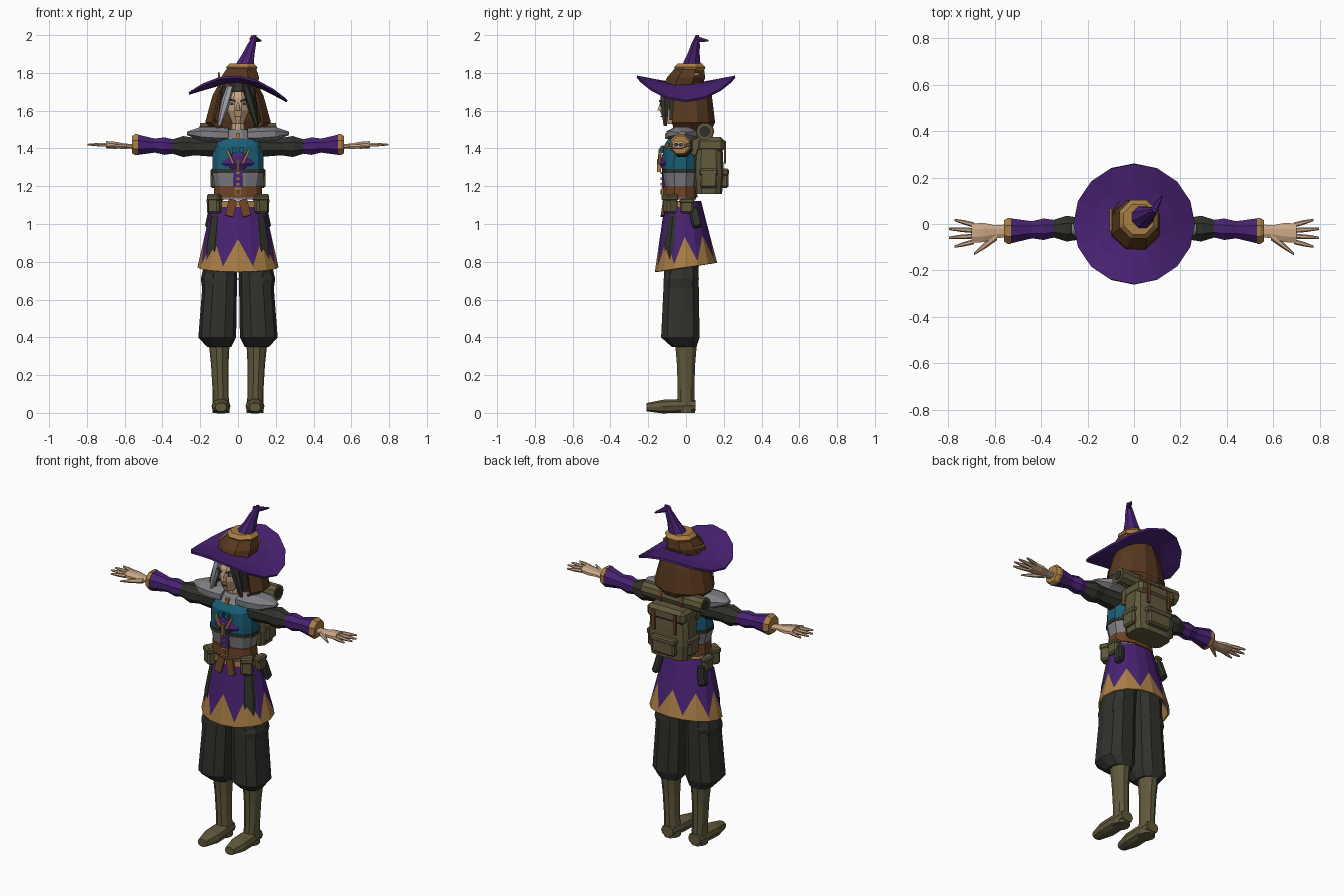
import bpy, bmesh, math
from mathutils import Vector, Euler, Matrix

if "Cube" in bpy.data.objects:
    bpy.data.objects.remove(bpy.data.objects["Cube"], do_unlink=True)


def material(name, *rgb):
    mat = bpy.data.materials.new(name)
    mat.use_nodes = True
    mat.diffuse_color = (*rgb, 1)
    mat.node_tree.nodes["Principled BSDF"].inputs["Base Color"].default_value = (*rgb, 1)
    return mat


purple = material("purple_cloth", .065, .016, .17)
gold = material("gold_trim", .4, .21, .06)
olive = material("olive_canvas", .115, .1, .045)
charcoal = material("charcoal_cloth", .03, .03, .025)
brown = material("brown_hood", .095, .04, .014)
leather = material("belt_leather", .15, .055, .02)
grey = material("grey_wool", .21, .21, .23)
teal = material("teal_shirt", .01, .11, .18)
skin_tone = material("skin", .6, .39, .24)
silver = material("silver_hair", .4, .4, .45)


def finish(name, bm, mats, mirror=False, thickness=0):
    bmesh.ops.recalc_face_normals(bm, faces=bm.faces)
    mesh = bpy.data.meshes.new(name)
    bm.to_mesh(mesh)
    bm.free()
    for mat in mats:
        mesh.materials.append(mat)
    obj = bpy.data.objects.new(name, mesh)
    bpy.context.collection.objects.link(obj)
    if mirror:
        modifier = obj.modifiers.new("other_side", "MIRROR")
        modifier.use_mirror_merge = False
    if thickness:
        modifier = obj.modifiers.new("cloth_thickness", "SOLIDIFY")
        modifier.thickness = thickness
        modifier.offset = 0


def bridge(name, rows, mats, rule=None, cap=False, closed=True, mirror=False, thickness=0):
    """Join rows of points into a surface; rule(row) gives the material index."""
    bm = bmesh.new()
    grid = [[bm.verts.new(point) for point in row] for row in rows]
    count = len(grid[0])
    for index, (low, high) in enumerate(zip(grid, grid[1:])):
        for i in range(count if closed else count - 1):
            j = (i + 1) % count
            face = bm.faces.new((low[i], low[j], high[j], high[i]))
            if rule:
                face.material_index = rule(index)
    if cap:
        bm.faces.new(grid[0])
        bm.faces.new(grid[-1])
    finish(name, bm, mats, mirror, thickness)


def ring(center, across, along, axis=2, sides=10, power=2, gap=0):
    """Superellipse around one axis, with an optional gap facing the front."""
    first, second = [k for k in range(3) if k != axis]
    points = []
    for i in range(sides):
        t = gap - math.pi / 2 + (math.tau - 2 * gap) * (i + .5) / sides
        c, s = math.cos(t), math.sin(t)
        point = Vector(center)
        point[first] += across * math.copysign(abs(c) ** (2 / power), c)
        point[second] += along * math.copysign(abs(s) ** (2 / power), s)
        points.append(point)
    return points


def limb(name, mats, start, end, radii, flat=1, sides=10, power=2, rule=None, mirror=False):
    """Evenly spaced rings from start to end, across the main direction."""
    start, end = Vector(start), Vector(end)
    axis = max(range(3), key=lambda k: abs(end[k] - start[k]))
    rows = [ring(start.lerp(end, i / (len(radii) - 1)), radius, radius * flat, axis, sides, power)
            for i, radius in enumerate(radii)]
    mats = mats if isinstance(mats, list) else [mats]
    bridge(name, rows, mats, rule, cap=True, mirror=mirror)


def box(name, mat, at, size, turn=(0, 0, 0), bevel=0, mirror=False):
    bm = bmesh.new()
    bmesh.ops.create_cube(bm, size=1)
    bmesh.ops.scale(bm, vec=size, verts=bm.verts)
    if bevel:
        bmesh.ops.bevel(bm, geom=bm.edges[:], offset=bevel, segments=1, affect="EDGES")
    tilt = Euler([math.radians(angle) for angle in turn]).to_matrix().to_4x4()
    bm.transform(Matrix.Translation(at) @ tilt)
    finish(name, bm, [mat], mirror)


def pouch(name, at, size, turn=(0, 0, 0), mirror=False):
    at, size = Vector(at), Vector(size)
    flap_at = at + Vector((0, 0, size.z * .35))
    flap_size = size * 1.12
    flap_size.z = size.z * .35
    box(name, olive, at, size, turn, .01, mirror)
    box(name + "_flap", olive, flap_at, flap_size, turn, .008, mirror)


# Hat: saddle-shaped brim, wrapped band and bent cone
def brim_point(t, k):
    x, y = math.cos(t), math.sin(t)
    radius = .08 + .18 * k
    edge = 1.67 + .11 * y * y - .02 * x
    return (x * radius, y * radius, 1.745 * (1 - k) + edge * k)


angles = [math.tau * i / 16 for i in range(16)]
bridge("hat_brim", [[brim_point(t, k) for t in angles] for k in (0, .5, 1)],
       [purple], thickness=.012)
limb("hat_band", brown, (0, -.02, 1.72), (.02, .02, 1.83), (.11, .11, .08), sides=8)
limb("hat_band_trim", gold, (.02, .02, 1.81), (.02, .02, 1.85), (.08, .09, .07), sides=8)
limb("hat_cone", purple, (.02, .02, 1.8), (.09, .06, 2), (.07, .05, .035, .025, .01), sides=8)
limb("hat_tip", purple, (.08, .05, 1.98), (.12, .12, 1.97), (.02, .005), sides=6)
box("hat_cord", gold, (.1, .02, 1.785), (.01, .1, .015), (12, 0, 0), mirror=True)

# Hood, open at the front
hood_rows = [ring((0, .015, 1.47 + .07 * i), radius, .06 + radius * .45, gap=math.pi / 5)
             for i, radius in enumerate((.1, .17, .15, .13, .09))]
bridge("hood", hood_rows, [brown], closed=False, thickness=.014)
limb("hood_lining", brown, (0, .02, 1.46), (0, .04, 1.74), (.08, .12, .12, .09), flat=.7)

# Head, face and hair
limb("neck", skin_tone, (0, -.03, 1.46), (0, -.03, 1.56), (.04, .04))
limb("head", skin_tone, (0, -.08, 1.53), (0, -.05, 1.74), (.03, .06, .066, .05), flat=1.2)
limb("nose", skin_tone, (0, -.14, 1.6), (0, -.13, 1.65), (.014, .006), sides=6)
box("mouth", leather, (0, -.13, 1.57), (.03, .008, .006))
box("eye_white", silver, (.03, -.13, 1.637), (.024, .008, .012), (0, 0, 20), mirror=True)
box("eye_pupil", charcoal, (.03, -.132, 1.637), (.01, .008, .013), (0, 0, 20), mirror=True)
box("eyebrow", charcoal, (.03, -.132, 1.655), (.036, .009, .008), (0, -15, 20), mirror=True)
for name, mat, side in (("silver_lock", silver, -1), ("dark_lock", charcoal, 1)):
    limb(name, mat, (side * .04, -.115, 1.73), (side * .1, -.11, 1.52),
         (.02, .025, .02, .01), sides=6)
limb("side_hair", charcoal, (.07, -.06, 1.73), (.09, -.06, 1.55), (.02, .015),
     flat=2, sides=6, mirror=True)
limb("hair_parting", charcoal, (0, -.09, 1.7), (0, -.08, 1.75), (.06, .05), sides=8)

# Torso: grey vest below, teal shirt above
limb("torso", [grey, teal], (0, -.03, 1.13), (0, -.03, 1.48),
     (.125, .125, .14, .14, .135, .07), flat=.68, sides=12, power=2.5,
     rule=lambda row: int(row > 1))
limb("vest_hem", charcoal, (0, -.03, 1.27), (0, -.03, 1.29), (.145, .145),
     flat=.68, sides=12, power=2.5)
limb("chest_wrap", purple, (0, -.08, 1.27), (0, -.07, 1.41), (.06, .1, .09, .04), flat=.65)
limb("collar", grey, (0, -.03, 1.45), (0, -.03, 1.5), (.09, .05), flat=.9)
box("collar_clasp", gold, (0, -.1, 1.465), (.02, .02, .03))
box("vest_placket", purple, (0, -.12, 1.235), (.05, .016, .09))
for i in range(3):
    box("vest_button", gold, (0, -.13, 1.21 + .03 * i), (.014, .009, .012))
box("chest_cord", gold, (0, -.143, 1.31), (.012, .02, .07))
box("chest_trim", gold, (.04, -.14, 1.355), (.012, .014, .08), (0, 25, 10), mirror=True)
box("chest_lacing", teal, (.02, -.13, 1.39), (.025, .02, .03), mirror=True)
limb("shoulder_cape", grey, (.05, -.02, 1.47), (.27, -.02, 1.48), (.08, .09, .08, .02),
     flat=.5, sides=8, mirror=True)

# Belts, buckle, tails and pouches
limb("waist_belt", leather, (0, -.03, 1.14), (0, -.03, 1.2), (.132, .13),
     flat=.7, sides=12, power=2.5)
limb("hip_belt", gold, (0, -.02, 1.09), (0, -.02, 1.12), (.142, .14), flat=.7, sides=12)
box("belt_buckle", gold, (0, -.125, 1.17), (.04, .012, .046))
box("buckle_center", leather, (0, -.13, 1.17), (.024, .009, .026))
box("belt_tail", leather, (.036, -.12, 1.085), (.045, .015, .09), (-8, -14, 0), mirror=True)
pouch("front_pouch", (.12, -.085, 1.105), (.066, .06, .1), (0, 0, 30), mirror=True)
pouch("hip_pouch", (.145, .005, 1.095), (.04, .07, .08), mirror=True)
box("hip_cloth", charcoal, (.145, .05, 1.035), (.04, .055, .11), (12, -12, 0), .01, mirror=True)


# Skirt with zigzag hem
def skirt_point(t, drop):
    x = math.cos(t) * (.13 + .08 * drop)
    y = math.sin(t) * (.09 + .07 * drop) - .015 * (1 - drop)
    return (x, y, 1.12 - drop * (.35 - .15 * y))


zigzag = [.93 if i % 2 else .54 for i in range(16)]
levels = ([0] * 16, [.28] * 16, zigzag, [1] * 16)
bridge("skirt", [[skirt_point(t, drop) for t, drop in zip(angles, level)] for level in levels],
       [purple, gold], rule=lambda row: int(row == 2), thickness=.01)

# Arms, cuffs and hands
limb("upper_sleeve", charcoal, (.11, -.02, 1.41), (.35, -.02, 1.41), (.06, .055, .05, .06, .04),
     sides=8, mirror=True)
limb("lower_sleeve", purple, (.34, -.02, 1.41), (.54, -.03, 1.42), (.04, .05, .04, .05, .06),
     sides=8, mirror=True)
limb("cuff", gold, (.53, -.03, 1.42), (.56, -.03, 1.42), (.06, .06, .05), sides=8, mirror=True)
limb("palm", skin_tone, (.55, -.03, 1.41), (.7, -.04, 1.42), (.03, .03, .045, .045),
     flat=.45, sides=8, mirror=True)
for i in range(4):
    spread = .024 * (i - 1.5)
    limb("finger", skin_tone, (.69, spread - .04, 1.42), (.81 - abs(spread), spread * 1.6 - .04, 1.42),
         (.011, .01, .005), sides=6, mirror=True)
limb("thumb", skin_tone, (.59, -.05, 1.41), (.69, -.13, 1.41), (.02, .015, .005),
     flat=.8, sides=6, mirror=True)

# Trousers and boots
limb("trouser_leg", charcoal, (.08, -.02, 1.04), (.11, -.03, .4), (.07, .09, .09, .095, .1),
     flat=1.06, power=2.5, mirror=True)
limb("trouser_fold", charcoal, (.1, -.02, .76), (.1, -.03, .66), (.085, .097, .09),
     power=2.5, mirror=True)
limb("trouser_cuff", charcoal, (.11, -.03, .4), (.1, -.01, .35), (.1, .065),
     flat=1.06, power=2.5, mirror=True)
limb("boot_shaft", olive, (.1, 0, .38), (.09, 0, 0), (.056, .046, .042, .045),
     flat=1.1, mirror=True)
limb("boot_foot", olive, (.09, .05, .04), (.09, -.21, .03), (.04, .05, .05, .03),
     flat=.75, power=2.5, mirror=True)

# Backpack, pockets, straps and bedroll
limb("backpack", olive, (0, .12, 1.16), (0, .12, 1.44), (.12, .135, .13, .12),
     flat=.6, sides=12, power=4)
box("pack_lid", olive, (0, .13, 1.42), (.25, .15, .08), bevel=.02)
pouch("pack_pocket", (0, .2, 1.24), (.15, .05, .1))
pouch("pack_side_pocket", (.13, .12, 1.24), (.03, .09, .1), mirror=True)
limb("bedroll", olive, (-.2, .1, 1.49), (.2, .1, 1.49), (.046, .046))
limb("bedroll_end", charcoal, (.19, .1, 1.49), (.203, .1, 1.49), (.03, .03), mirror=True)
limb("bedroll_strap", leather, (.06, .1, 1.49), (.08, .1, 1.49), (.05, .05), mirror=True)
box("pack_strap", leather, (.07, .207, 1.38), (.018, .01, .12), mirror=True)
box("shoulder_strap", olive, (.1, .05, 1.42), (.03, .05, .12), (-20, 0, 0), .006, mirror=True)
